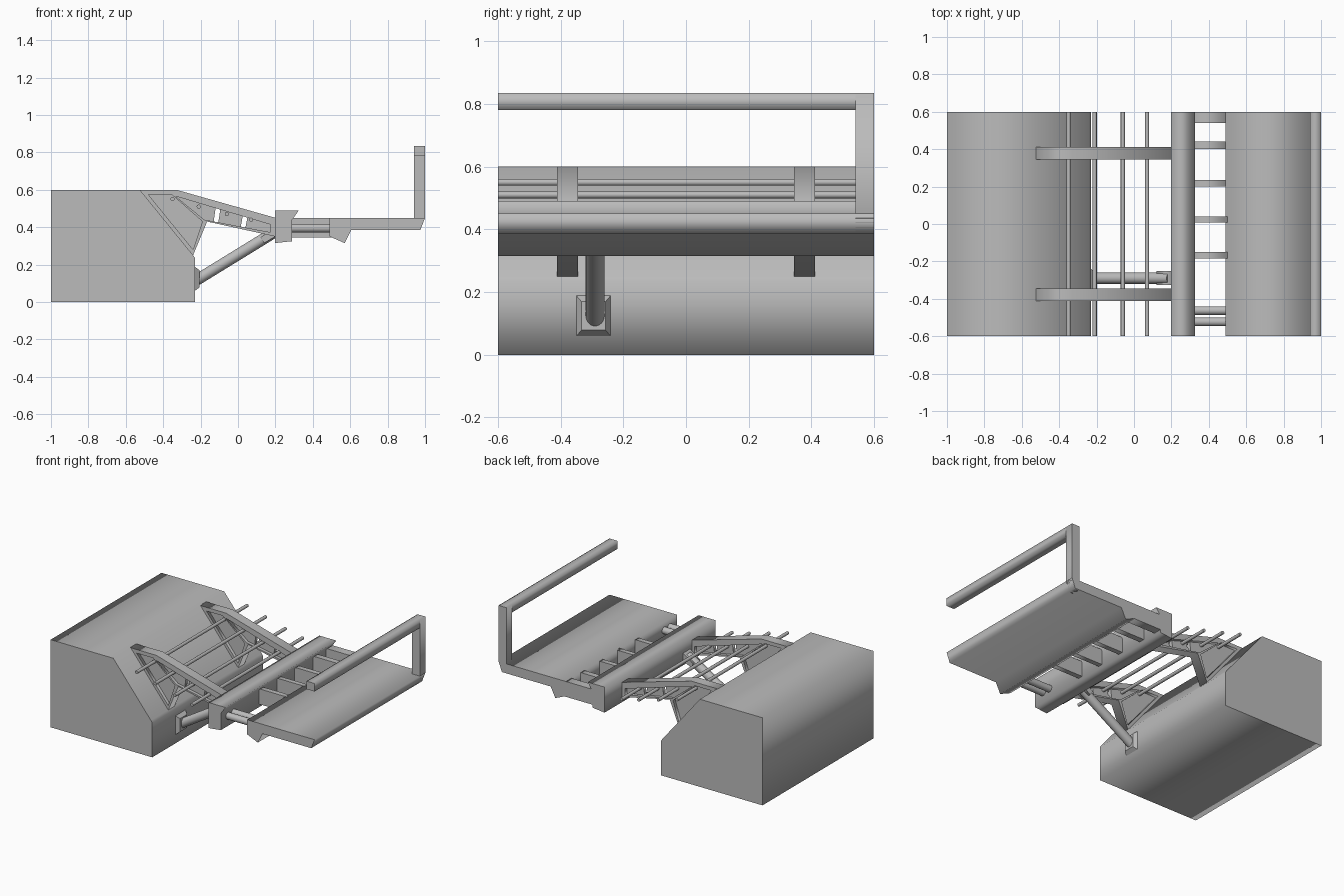
import bpy, math
from mathutils import Vector

cube = bpy.data.objects.get("Cube")
if cube:
    bpy.data.objects.remove(cube, do_unlink=True)

grey = bpy.data.materials.new("plain grey")
grey.use_nodes = True
COLOR = (0.5, 0.5, 0.5, 1)
grey.diffuse_color = COLOR
grey.node_tree.nodes["Principled BSDF"].inputs["Base Color"].default_value = COLOR


def prism(name, loops, y0, y1):
    """Side profile in x and z, later loops are holes, extruded from y0 to y1."""
    curve = bpy.data.curves.new(name, "CURVE")
    curve.dimensions = "2D"
    curve.fill_mode = "BOTH"
    curve.extrude = (y1 - y0) / 2
    for loop in loops:
        spline = curve.splines.new("POLY")
        spline.points.add(len(loop) - 1)
        for point, (x, z) in zip(spline.points, loop):
            point.co = (x, z, 0, 1)
        spline.use_cyclic_u = True
    obj = bpy.data.objects.new(name, curve)
    bpy.context.collection.objects.link(obj)
    obj.location.y = (y0 + y1) / 2
    obj.rotation_euler.x = math.pi / 2
    bpy.ops.object.select_all(action="DESELECT")
    obj.select_set(True)
    bpy.context.view_layer.objects.active = obj
    bpy.ops.object.convert(target="MESH")
    obj = bpy.context.object
    obj.data.materials.clear()
    obj.data.materials.append(grey)
    return obj


def box(name, x0, x1, y0, y1, z0, z1):
    return prism(name, [[(x0, z0), (x1, z0), (x1, z1), (x0, z1)]], y0, y1)


def rod(name, a, b, radius, sides=24):
    a, b = Vector(a), Vector(b)
    bpy.ops.mesh.primitive_cylinder_add(vertices=sides, radius=radius,
                                        depth=(b - a).length, location=(a + b) / 2)
    obj = bpy.context.object
    obj.name = name
    obj.rotation_euler = (b - a).to_track_quat("Z", "Y").to_euler()
    obj.data.materials.append(grey)
    bpy.ops.object.shade_smooth_by_angle(angle=math.radians(40))
    return obj


# Main housing with sloped face
prism("housing", [[(-1, 0), (-.23, 0), (-.23, .235), (-.24, .25),
                   (-.525, .6), (-1, .6)]], -.6, .6)

# Pair of arms: open frame with thin recessed web panels
outline = [(-.53, .6), (-.33, .6), (.2, .45), (.2, .35), (-.165, .43), (-.24, .25)]
gusset = [(-.48, .575), (-.355, .575), (-.19, .43), (-.24, .28)]


def top_z(x):
    return .565 - (x + .33) * .3


def low_z(x):
    return .44 - (x + .18) * .19


window = [(-.335, .566), (-.18, .44), (.175, low_z(.175)), (.175, top_z(.175))]
panels = [
    [(-.34, .57), (-.18, .435), (-.13, low_z(-.13)), (-.12, top_z(-.12))],
    [(-.105, low_z(-.105)), (.015, low_z(.015)), (.025, top_z(.025)), (-.095, top_z(-.095))],
    [(.04, low_z(.04)), (.18, low_z(.18)), (.18, top_z(.18)), (.05, top_z(.05))],
]
for side, label in ((-1, "right"), (1, "left")):
    y = side * .378
    prism(f"{label}_arm_frame", [outline, gusset, window], y - .034, y + .034)
    for shape in [gusset] + panels:
        prism(f"{label}_arm_web", [shape], y - .012, y + .012)

# Cross rods through the arms
for x, z in ((-.35, .55), (-.21, .51), (-.06, .47), (.07, .44)):
    rod("cross_rod", (x, -.6, z), (x, .6, z), .011, 16)

# Crossbar and ladder section to the platform
prism("crossbar", [[(.197, .315), (.29, .325), (.29, .44), (.325, .49), (.197, .49)]], -.6, .6)
for y0, y1 in ((.54, .6), (.4, .44), (.2, .235), (.007, .04), (-.185, -.15)):
    box("ladder_rung", .28, .5, y0, y1, .345, .45)
for y in (-.463, -.523):
    rod("coupling_rod", (.28, y, .395), (.5, y, .395), .023)

# Platform with under lip
prism("platform", [[(.49, .35), (.57, .315), (.605, .385), (.975, .385),
                    (1, .45), (.49, .45)]], -.6, .6)

# Hand rail: one post and a long top bar
prism("rail_post", [[(.94, .385), (.975, .385), (1, .45), (1, .835), (.94, .835)]], .54, .6)
box("rail_bar", .94, 1, -.6, .54, .78, .835)

# Support strut with tapered mounting pad and end block
strut_y = -.29
rod("strut", (-.225, strut_y, .115), (.19, strut_y, .37), .03)
prism("strut_head", [[(.12, .345), (.14, .315), (.2, .35), (.2, .4)]], -.327, -.25)
bpy.ops.mesh.primitive_cone_add(vertices=4, radius1=math.sqrt(.5), radius2=.7 * math.sqrt(.5),
                                depth=1, rotation=(0, 0, math.pi / 4))
pad = bpy.context.object
pad.name = "strut_mounting_pad"
bpy.ops.object.transform_apply(location=False, rotation=True, scale=False)
pad.rotation_euler.y = math.pi / 2
pad.scale = (.13, .11, .025)
pad.location = (-.2185, -.295, .124)
pad.data.materials.append(grey)
